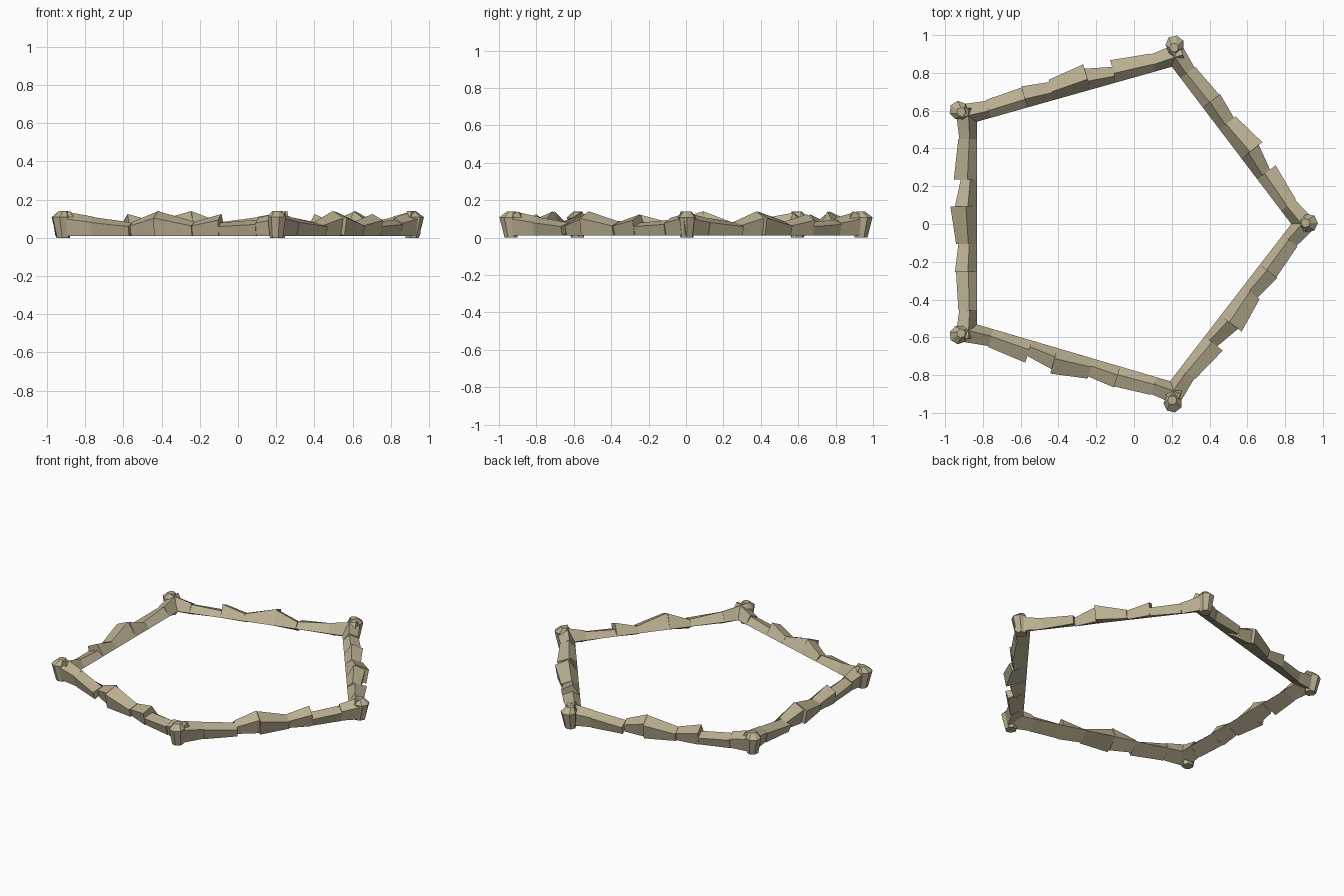
import bpy, bmesh, math
from mathutils import Vector

if "Cube" in bpy.data.objects:
    bpy.data.objects.remove(bpy.data.objects["Cube"])

stone = bpy.data.materials.new("sandy stone")
stone.diffuse_color = (0.49, 0.43, 0.285, 1)
stone.use_nodes = True
stone.node_tree.nodes["Principled BSDF"].inputs["Base Color"].default_value = stone.diffuse_color

# Inner footprint of the five-sided ring, listed clockwise from above
inner = [Vector(p) for p in ((0.83, 0), (0.19, -0.83), (-0.83, -0.53), (-0.83, 0.54), (0.2, 0.83))]
# Corner boulder centres, same order
corners = [Vector(p) for p in ((0.92, 0.005), (0.205, -0.945), (-0.925, -0.585), (-0.925, 0.6), (0.215, 0.945))]

# One wall, repeated on every side:
# start, end (along wall), outer offset at start/end, ridge height at start/end
ROCKS = [
    (-0.07, 0.07, 0.115, 0.095, 0.14, 0.105),
    (0.07, 0.257, 0.100, 0.112, 0.095, 0.08),
    (0.257, 0.396, 0.118, 0.100, 0.125, 0.085),
    (0.396, 0.582, 0.112, 0.142, 0.085, 0.14),
    (0.582, 0.716, 0.118, 0.087, 0.14, 0.085),
    (0.716, 0.916, 0.124, 0.100, 0.08, 0.108),
    (0.916, 1.07, 0.095, 0.115, 0.11, 0.14),
]


def make(name, bm):
    bmesh.ops.recalc_face_normals(bm, faces=bm.faces)
    me = bpy.data.meshes.new(name)
    bm.to_mesh(me)
    bm.free()
    me.materials.append(stone)
    bpy.context.collection.objects.link(bpy.data.objects.new(name, me))


def loft(bm, rings):
    """Skin a list of closed rings and cap both ends."""
    vs = [[bm.verts.new(p) for p in r] for r in rings]
    n = len(vs[0])
    for a, b in zip(vs, vs[1:]):
        for i in range(n):
            j = (i + 1) % n
            bm.faces.new((a[i], a[j], b[j], b[i]))
    bm.faces.new(vs[0])
    bm.faces.new(vs[-1])


# Walls: roof-topped stones, overhanging outside, underside rising inward
for k in range(5):
    a, b = inner[k], inner[(k + 1) % 5]
    d = (b - a).normalized()
    out = Vector((-d.y, d.x))          # outward for a clockwise ring
    bm = bmesh.new()
    for s, e, o0, o1, h0, h1 in ROCKS:
        rings = []
        for t, o, h in ((s, o0, h0), (e, o1, h1)):
            p = a.lerp(b, t)
            section = ((0.002, 0.054), (o - 0.016, 0.01),
                       (o, h * 0.74), (o * 0.42, h))
            rings.append([(*(p + out * u), z) for u, z in section])
        loft(bm, rings)
    make("stone_wall_%d" % (k + 1), bm)

# Corner boulders: seven-sided, flaring outward toward the top
for k, c in enumerate(corners):
    o = c.normalized()
    ang = math.atan2(o.y, o.x)
    bm = bmesh.new()
    rings = []
    for r, z, push in ((0.036, 0.0, -0.01), (0.05, 0.108, 0.004), (0.024, 0.14, -0.012)):
        rings.append([(c.x + o.x * push + r * math.cos(ang + i * math.tau / 7),
                       c.y + o.y * push + r * math.sin(ang + i * math.tau / 7),
                       z) for i in range(7)])
    loft(bm, rings)
    make("corner_boulder_%d" % (k + 1), bm)
